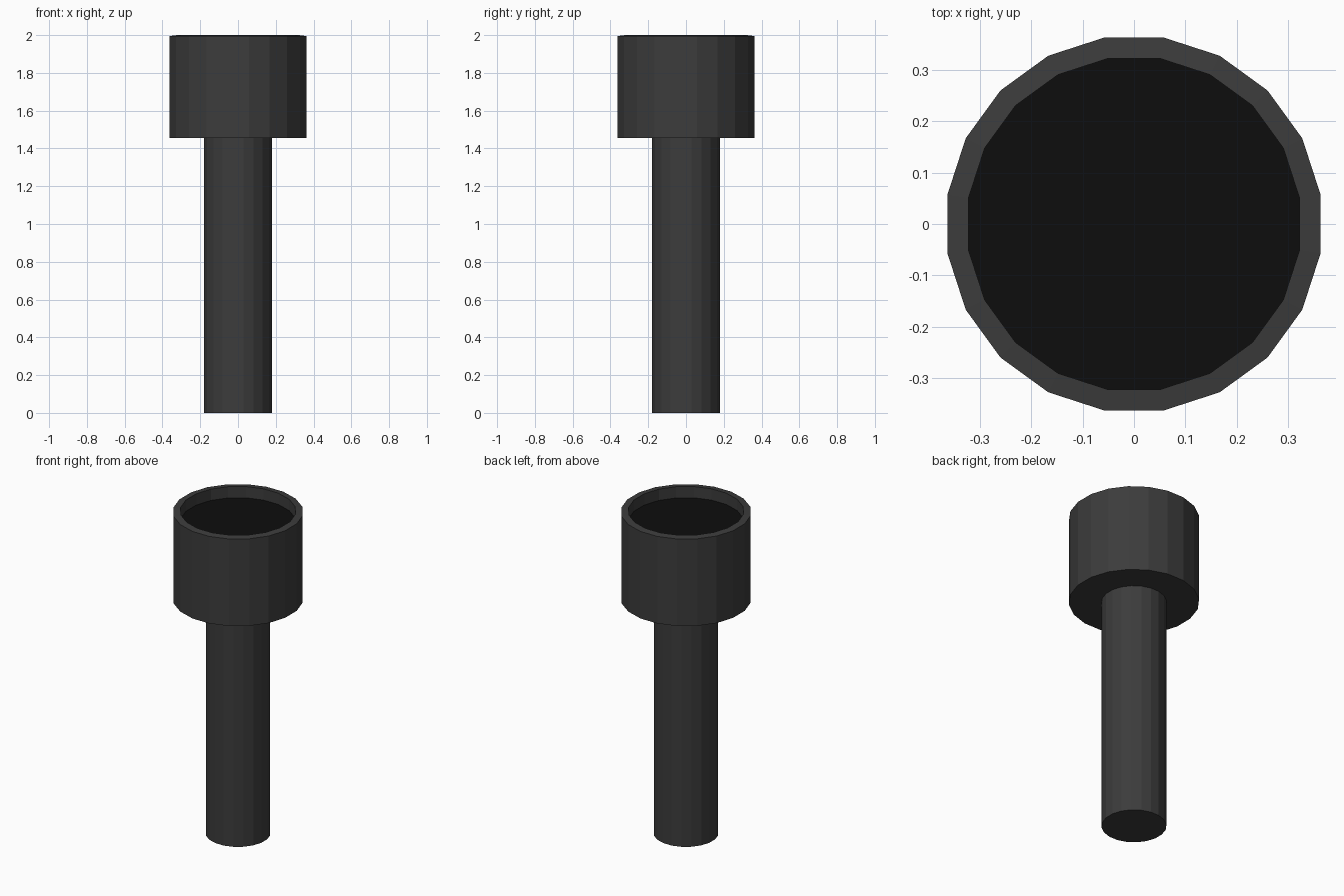
import bpy, bmesh, math

if "Cube" in bpy.data.objects:
    bpy.data.objects.remove(bpy.data.objects["Cube"])

SIDES = 20


def material(name, v):
    m = bpy.data.materials.new(name)
    m.diffuse_color = (v, v, v, 1)
    m.use_nodes = True
    m.node_tree.nodes["Principled BSDF"].inputs["Base Color"].default_value = m.diffuse_color
    return m


def lathe(name, profile, mat, cap_start=False, cap_end=False):
    """Revolve (radius, z) points around z as a 20-sided faceted surface."""
    bm = bmesh.new()
    rings = []
    for r, z in profile:
        angles = [math.radians(9) + i * math.tau / SIDES for i in range(SIDES)]
        rings.append([bm.verts.new((r * math.cos(a), r * math.sin(a), z)) for a in angles])
    for a, b in zip(rings, rings[1:]):
        for i in range(SIDES):
            j = (i + 1) % SIDES
            bm.faces.new((a[i], a[j], b[j], b[i]))
    if cap_start:
        bm.faces.new(rings[0][::-1])
    if cap_end:
        bm.faces.new(rings[-1])
    mesh = bpy.data.meshes.new(name)
    bm.to_mesh(mesh)
    bm.free()
    mesh.materials.append(mat)
    obj = bpy.data.objects.new(name, mesh)
    bpy.context.collection.objects.link(obj)
    return obj


dark = material("dark_grey", 0.045)
black = material("black", 0.004)

# Stem and cup-shaped head as one continuous turned body
lathe("body", [(0.183, 0), (0.183, 1.455), (0.3675, 1.455), (0.3675, 1.995),
               (0.326, 2.0), (0.326, 1.93)], dark, cap_start=True)

# Black disc recessed inside the rim
lathe("lens", [(0.326, 1.93)], black, cap_end=True)
